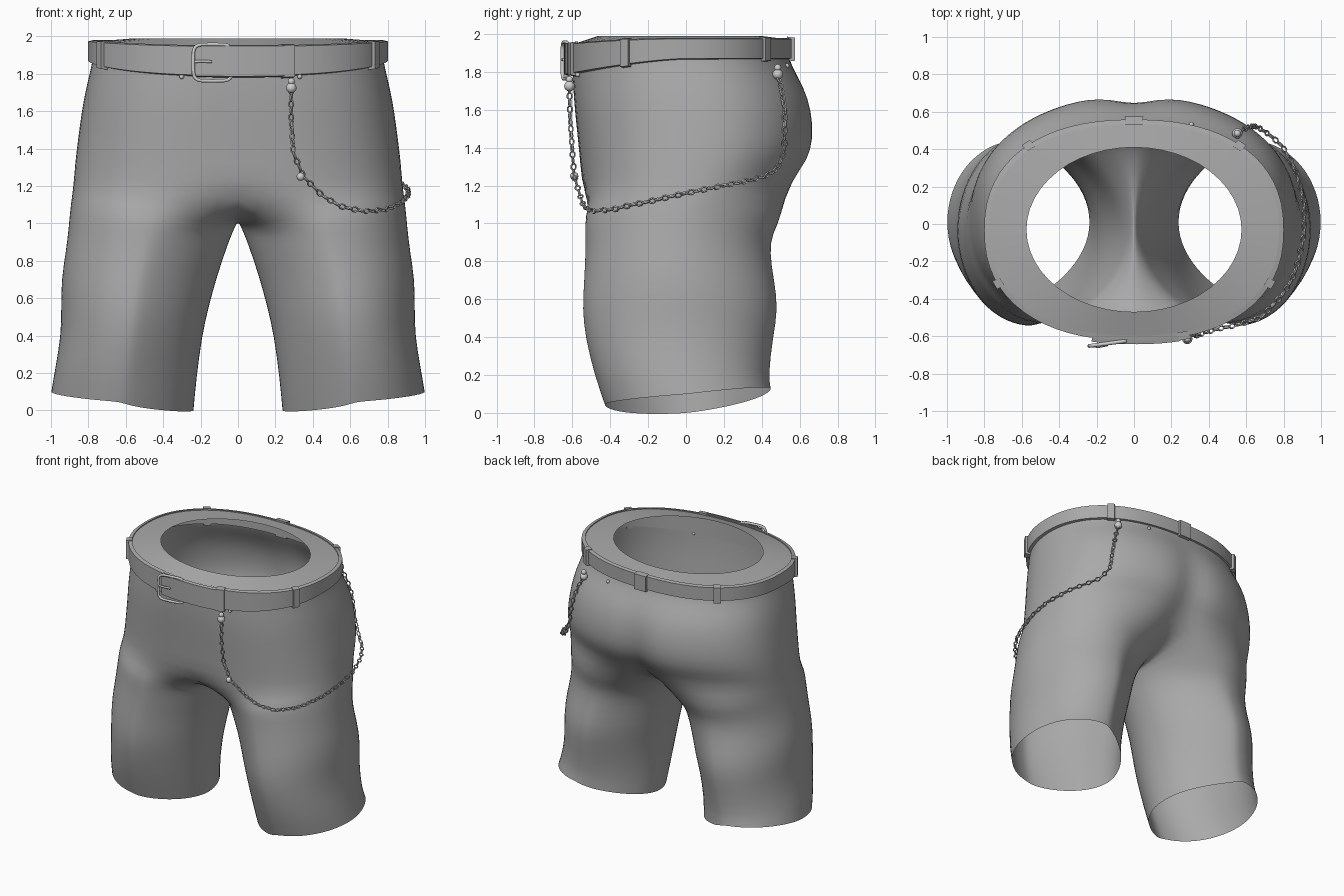
import bpy, bmesh, math
from mathutils import Vector, Matrix
from mathutils.bvhtree import BVHTree

if "Cube" in bpy.data.objects:
    bpy.data.objects.remove(bpy.data.objects["Cube"])

P = 0.87  # squareness of the waist


def material(name, v):
    m = bpy.data.materials.new(name)
    m.diffuse_color = (v, v, v, 1)
    m.use_nodes = True
    m.node_tree.nodes["Principled BSDF"].inputs["Base Color"].default_value = m.diffuse_color
    return m


FABRIC = material("grey fabric", 0.40)
METAL = material("light metal", 0.62)
CHAIN = material("chain metal", 0.48)


def select(ob):
    bpy.context.collection.objects.link(ob)
    bpy.ops.object.select_all(action='DESELECT')
    ob.select_set(True)
    bpy.context.view_layer.objects.active = ob


def add_object(name, bm, mat, angle=40):
    me = bpy.data.meshes.new(name)
    bm.to_mesh(me)
    bm.free()
    ob = bpy.data.objects.new(name, me)
    me.materials.append(mat)
    select(ob)
    bpy.ops.object.shade_smooth_by_angle(angle=math.radians(angle))
    return ob


def spow(v, p=P):
    return math.copysign(abs(v) ** p, v)


def bridge(bm, low, high, closed):
    n = len(low)
    for i in range(n if closed else n - 1):
        j = (i + 1) % n
        bm.faces.new((low[i], low[j], high[j], high[i]))


# Belt line heights, dipping at the front
def belt_top(y):
    return 1.98 - 0.03 * (max(0, -y) / 0.62) ** 2


def belt_bottom(y):
    return 1.865 - 0.085 * (max(0, -y) / 0.62) ** 1.5


def oval(a, off):
    return (0.775 + off) * spow(math.sin(a)), -0.032 - (0.565 + off) * spow(math.cos(a))


def angle_at(x):
    return math.copysign(math.asin((abs(x) / 0.79) ** (1 / P)), x)


# Shorts: half body lofted from hem to waist, then mirrored
M, K = 25, 9
legs = [  # z, outer lift, inner drop, inner x, outer x, front y, back y, inner point front, back
    (0.075, 0.025, 0.075, 0.235, 1.00, -0.43, 0.45, 1.6, 1.6),
    (0.20, 0.02, 0.03, 0.22, 0.98, -0.485, 0.437, 1.6, 1.6),
    (0.40, 0.0, 0.0, 0.19, 0.948, -0.535, 0.462, 1.6, 1.6),
    (0.55, 0.0, 0.0, 0.155, 0.947, -0.55, 0.49, 1.6, 1.6),
    (0.70, 0.0, 0.0, 0.115, 0.947, -0.54, 0.468, 1.6, 1.5),
    (0.85, 0.0, 0.0, 0.065, 0.922, -0.533, 0.443, 1.5, 1.3),
    (0.95, 0.03, 0.03, 0.04, 0.907, -0.532, 0.46, 1.4, 1.1),
    (1.04, 0.06, 0.06, 0.015, 0.897, -0.537, 0.51, 1.2, 1.0)]
pelvis = [  # z, half width, front y, back y, cleft depth, squareness front, back
    (1.19, 0.882, -0.545, 0.585, 0.08, 0.77, 0.95), (1.33, 0.872, -0.56, 0.665, 0.075, 0.77, 0.95),
    (1.45, 0.857, -0.572, 0.695, 0.06, 0.78, 0.94), (1.60, 0.837, -0.588, 0.68, 0.04, 0.80, 0.92),
    (1.72, 0.815, -0.597, 0.635, 0.02, 0.83, 0.89), (1.83, 0.787, -0.60, 0.56, 0.0, P, P),
    (1.90, 0.775, -0.60, 0.535, 0.0, P, P), (0, 0.775, -0.60, 0.535, 0.0, P, P)]

bm = bmesh.new()
rings = []
spread = math.radians(40)
for z, lift, drop, xi, xo, yf, yb, pf, pb in legs:
    arc = [-spread + (math.pi + 2 * spread) * i / (M - 1) for i in range(M)]
    arc += [math.pi + spread + (math.pi - 2 * spread) * (k + 1) / (K + 1) for k in range(K)]
    ring = []
    for a in arc:
        s, c = math.sin(a), math.cos(a)
        w = (c + 1) / 2
        point = 1.0 if s > 0 else pf * w + pb * (1 - w)
        x = (xi + xo) / 2 + (xo - xi) / 2 * spow(s, point)
        y = (yf + yb) / 2 - (yb - yf) / 2 * spow(c, 1.07 if c < 0 and s > 0 and z > 0.6 else 1.0)
        zz = z + (lift if s > 0 else drop) * s
        if z < 0.1:
            zz -= (0.03 if c > 0 else 0.055) * c
        ring.append(bm.verts.new((x, y, zz)))
    rings.append(ring)
for low, high in zip(rings, rings[1:]):
    bridge(bm, low, high, True)
last = rings[-1]
for n, (z, rx, yf, yb, cleft, pf, pb) in enumerate(pelvis):
    ring = []
    for i in range(M):
        a = math.pi * i / (M - 1)
        w = (math.cos(a) + 1) / 2
        p = pf * w + pb * (1 - w)
        x = rx * spow(math.sin(a), p) if 0 < i < M - 1 else 0
        y = (yf + yb) / 2 - (yb - yf) / 2 * spow(math.cos(a), p)
        if y > 0:
            y -= cleft * math.exp(-(x / 0.11) ** 2)
        zz = z or belt_top(y) - 0.01
        if n == 0:
            zz -= 0.05 * math.cos(a)
        ring.append(bm.verts.new((x, y, zz)))
    if n == 0:  # crotch curve along the middle
        back, front = ring[-1].co, ring[0].co
        under = []
        for k in range(K):
            u = (k + 1) / (K + 1)
            s = 2 * u - 1
            rise = (front.z - 1.015) * s ** 3 if s > 0 else (back.z - 1.015) * s ** 2
            under.append(bm.verts.new((0, back.y + (front.y - back.y) * u, 1.01 + rise)))
        bridge(bm, last, ring + under, True)
    else:
        bridge(bm, last, ring, False)
    last = ring
bm.normal_update()
surface = BVHTree.FromBMesh(bm)
shorts = add_object("shorts", bm, FABRIC, 80)
mir = shorts.modifiers.new("mirror", 'MIRROR')
mir.use_axis[0] = True
sub = shorts.modifiers.new("smooth", 'SUBSURF')
sub.levels = sub.render_levels = 1

# Waist lining: lip turning inward, level at the inner edge
bm = bmesh.new()
outer, inner = [], []
for i in range(48):
    a = math.tau * i / 48
    x, y = oval(a, 0.004)
    outer.append(bm.verts.new((x, y, belt_top(y) - 0.008)))
    inner.append(bm.verts.new((0.575 * math.sin(a), -0.03 - 0.44 * math.cos(a), 1.988)))
bridge(bm, outer, inner, True)
add_object("waist_lining", bm, FABRIC)


# Strips that wrap around the waist
def band(name, a0, a1, off0, off1, extra, n, mat=FABRIC):
    bm = bmesh.new()
    full = a1 - a0 > 6.2
    secs = []
    for i in range(n if full else n + 1):
        a = a0 + (a1 - a0) * i / n
        y0 = oval(a, 0)[1]
        lo, hi = belt_bottom(y0) - extra, belt_top(y0) + extra * 0.5
        secs.append([bm.verts.new((*oval(a, o), z)) for o, z in
                     ((off0, lo), (off0, hi), (off1, hi - 0.006), (off1, lo + 0.006))])
    for s, t in zip(secs, secs[1:] + secs[:1] if full else secs[1:]):
        bridge(bm, s, t, True)
    if not full:
        bm.faces.new(secs[0])
        bm.faces.new(secs[-1])
    bmesh.ops.recalc_face_normals(bm, faces=bm.faces)
    return add_object(name, bm, mat)


band("belt", 0, math.tau, 0.0, 0.026, 0, 64)
band("belt_end", angle_at(-0.22), angle_at(0.24), 0.024, 0.046, 0.004, 8)
front_side = angle_at(0.72)
for i, a in enumerate((angle_at(0.265), front_side, -front_side, math.pi,
                       math.pi - angle_at(0.56), math.pi + angle_at(0.56))):
    band(f"belt_loop_{i}", a - 0.04, a + 0.04, 0.0, 0.042, 0.012, 3)


# Buckle frame and prong
def tube(name, pts, r, cyclic):
    cu = bpy.data.curves.new(name, 'CURVE')
    cu.dimensions = '3D'
    cu.bevel_depth, cu.bevel_resolution, cu.use_fill_caps = r, 1, True
    sp = cu.splines.new('POLY')
    sp.points.add(len(pts) - 1)
    for p, c in zip(sp.points, pts):
        p.co = (*c, 1)
    sp.use_cyclic_u = cyclic
    cu.materials.append(METAL)
    select(bpy.data.objects.new(name, cu))
    bpy.ops.object.convert(target='MESH')


frame = []
for i in range(24):
    a = math.tau * i / 24
    c, s = spow(math.cos(a), 0.4), spow(math.sin(a), 0.4)
    frame.append((-0.135 + 0.105 * c, -0.638 + 0.014 * c, 1.86 + 0.098 * s))
tube("buckle_frame", frame, 0.010, True)
tube("buckle_prong", [(-0.24, -0.65, 1.865), (-0.19, -0.655, 1.867), (-0.14, -0.645, 1.865)], 0.008, False)


# Beads, clasp and studs
def outside(p, gap):
    p = Vector(p)
    co, nor, _, _ = surface.find_nearest(p)
    return co + nor * gap if (p - co).dot(nor) < gap else p


def bead(name, p, r):
    bm = bmesh.new()
    bmesh.ops.create_uvsphere(bm, u_segments=12, v_segments=8, radius=r, matrix=Matrix.Translation(p))
    add_object(name, bm, METAL, 60)


front_end, back_end = outside((0.285, -0.615, 1.725), 0.02), outside((0.55, 0.48, 1.785), 0.02)
for label, p in (("front", front_end), ("back", back_end)):
    bead(label + "_chain_bead", p, 0.028)
    bead(label + "_chain_cap", p + Vector((0, 0, 0.034)), 0.019)
bead("chain_clasp", outside((0.335, -0.59, 1.25), 0.022), 0.022)
for name, side, p in (("left_stud", -1, (0.3, -0.57, 1.785)), ("right_stud", 1, (0.33, -0.57, 1.785)),
                      ("back_stud", 1, (0.3, 0.5, 1.82))):
    q = outside(p, 0.004)
    bead(name, Vector((side * q.x, q.y, q.z)), 0.013)

# Hanging chain: alternating links along a draped path
path = [front_end, (0.285, -0.612, 1.55), (0.295, -0.6, 1.38), (0.35, -0.59, 1.25), (0.45, -0.56, 1.15),
        (0.55, -0.54, 1.09), (0.68, -0.5, 1.065), (0.79, -0.38, 1.075), (0.87, -0.22, 1.11),
        (0.91, -0.05, 1.15), (0.91, 0.12, 1.185), (0.86, 0.3, 1.22), (0.79, 0.42, 1.25), (0.72, 0.48, 1.29),
        (0.66, 0.52, 1.38), (0.63, 0.52, 1.55), (0.59, 0.5, 1.68), back_end]
fine = []
for p, q in zip(path, path[1:]):
    fine += [outside(Vector(p).lerp(Vector(q), i / 20), 0.016) for i in range(20)]
stops, walked = [fine[0]], 0
for p, q in zip(fine, fine[1:]):
    walked += (q - p).length
    if walked >= 0.034:
        stops.append(q)
        walked = 0
bm = bmesh.new()
for n, (p, q) in enumerate(zip(stops, stops[1:])):
    rot = (q - p).to_track_quat('X', 'Z').to_matrix().to_4x4()
    mat = Matrix.Translation((p + q) / 2) @ rot @ Matrix.Rotation(math.radians(20 + 90 * (n % 2)), 4, 'X')
    loops = []
    for i in range(8):
        a = math.tau * (i + 0.5) / 8
        loop = []
        for j in range(4):
            b = math.tau * j / 4
            w = 0.005 * math.cos(b)
            loop.append(bm.verts.new(mat @ Vector(((0.018 + w) * math.cos(a), (0.013 + w) * math.sin(a),
                                                   0.006 * math.sin(b)))))
        loops.append(loop)
    for s, t in zip(loops, loops[1:] + loops[:1]):
        bridge(bm, s, t, True)
bmesh.ops.recalc_face_normals(bm, faces=bm.faces)
add_object("hanging_chain", bm, CHAIN)
